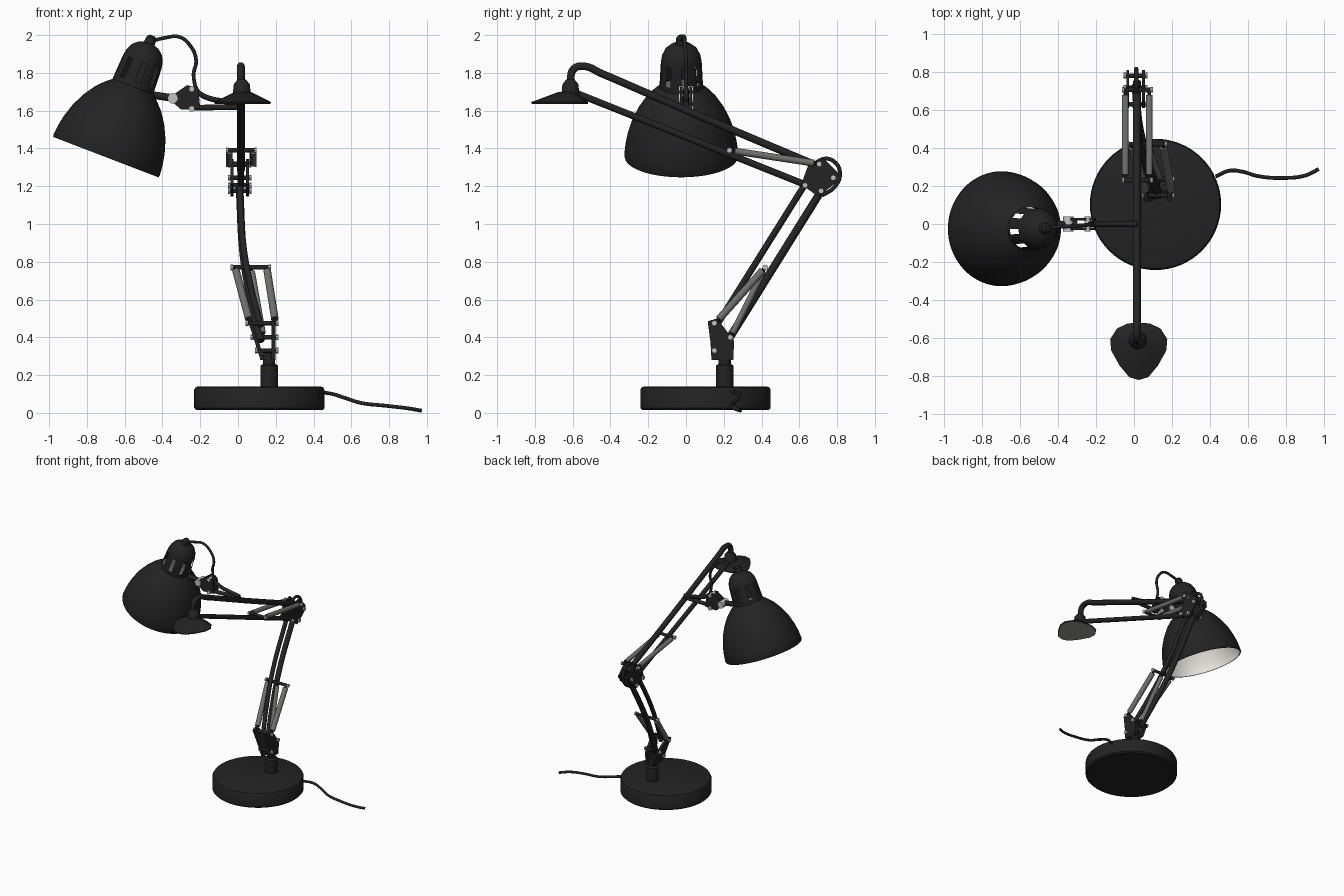
import bpy, bmesh, math
from mathutils import Vector

if "Cube" in bpy.data.objects:
    bpy.data.objects.remove(bpy.data.objects["Cube"])


def material(name, r, g, b):
    m = bpy.data.materials.new(name)
    m.diffuse_color = (r, g, b, 1)
    m.use_nodes = True
    m.node_tree.nodes["Principled BSDF"].inputs["Base Color"].default_value = m.diffuse_color
    return m


BLACK = material("black_enamel", 0.017, 0.017, 0.017)
GREY = material("spring_steel", 0.16, 0.16, 0.155)
BRIGHT = material("bright_metal", 0.55, 0.55, 0.55)
WHITE = material("white_lining", 0.8, 0.77, 0.73)
UNDER = material("grey_underside", 0.32, 0.31, 0.3)


def finish(name, bm, mat, smooth=True):
    bmesh.ops.recalc_face_normals(bm, faces=bm.faces)
    me = bpy.data.meshes.new(name)
    bm.to_mesh(me)
    bm.free()
    ob = bpy.data.objects.new(name, me)
    bpy.context.collection.objects.link(ob)
    me.materials.append(mat)
    if smooth:
        bpy.ops.object.select_all(action='DESELECT')
        ob.select_set(True)
        bpy.context.view_layer.objects.active = ob
        bpy.ops.object.shade_smooth_by_angle(angle=math.radians(35))
    return ob


def revolve(name, profile, mat, loc=(0, 0, 0), tilt=0, n=48, skip=None):
    """Turn (radius, height) points about z; skip(ring, segment) leaves holes."""
    bm = bmesh.new()
    rings = []
    for r, z in profile:
        if r == 0:
            rings.append([bm.verts.new((0, 0, z))] * n)
        else:
            rings.append([bm.verts.new((r * math.cos(2 * math.pi * i / n),
                                        r * math.sin(2 * math.pi * i / n), z)) for i in range(n)])
    for k in range(len(rings) - 1):
        for i in range(n):
            if skip and skip(k, i):
                continue
            j = (i + 1) % n
            a, b = rings[k], rings[k + 1]
            quad = list(dict.fromkeys((a[i], a[j], b[j], b[i])))
            bm.faces.new(quad)
    ob = finish(name, bm, mat)
    ob.location = loc
    ob.rotation_euler = (0, tilt, 0)
    return ob


def rod(name, a, b, r, mat, n=16):
    a, b = Vector(a), Vector(b)
    length = (b - a).length
    ob = revolve(name, [(0, 0), (r, 0), (r, length), (0, length)], mat, a, n=n)
    ob.rotation_euler = (b - a).to_track_quat('Z', 'Y').to_euler()
    return ob


def tube(name, pts, r, mat):
    """Smooth round tube through the points."""
    cu = bpy.data.curves.new(name, 'CURVE')
    cu.dimensions = '3D'
    cu.bevel_depth = r
    cu.bevel_resolution = 3
    cu.use_fill_caps = True
    cu.resolution_u = 8
    sp = cu.splines.new('BEZIER')
    sp.bezier_points.add(len(pts) - 1)
    for p, co in zip(sp.bezier_points, pts):
        p.co = co
        p.handle_left_type = p.handle_right_type = 'AUTO'
    ob = bpy.data.objects.new(name, cu)
    bpy.context.collection.objects.link(ob)
    cu.materials.append(mat)
    return ob


def plate(name, outline, x_of, thick, mat):
    """Flat plate from a (y, z) outline; x_of(z) lets it lean sideways."""
    bm = bmesh.new()
    sides = [[bm.verts.new((x_of(z) + s * thick / 2, y, z)) for y, z in outline] for s in (-1, 1)]
    for s in sides:
        bm.faces.new(s)
    for i in range(len(outline)):
        j = (i + 1) % len(outline)
        bm.faces.new((sides[0][i], sides[0][j], sides[1][j], sides[1][i]))
    return finish(name, bm, mat, False)


def pin(name, y, z, x0, x1, r=0.015):
    """Crosswise pin with a bright head at each end."""
    rod(name, (x0, y, z), (x1, y, z), r * 0.8, BLACK)
    for x, d in ((x0, -1), (x1, 1)):
        rod(name + "_head", (x - d * 0.003, y, z), (x + d * 0.009, y, z), r, BRIGHT, 8)


def spring(name, a, b, r=0.02):
    a, b = Vector(a), Vector(b)
    rod(name + "_core", a, b, r * 0.5, BLACK, 10)
    rod(name, a.lerp(b, 0.06), a.lerp(b, 0.94), r, GREY)


# Base, post and power cable
revolve("base", [(0, 0.015), (0.335, 0.015), (0.345, 0.025), (0.345, 0.122), (0.338, 0.135),
                 (0.325, 0.14), (0, 0.14)], BLACK, (0.113, 0.103, 0), n=64)
revolve("post", [(0.046, 0.14), (0.046, 0.25), (0.032, 0.26), (0.032, 0.33), (0, 0.33)],
        BLACK, (0.165, 0.205, 0), n=32)
tube("power_cable", [(0.43, 0.25, 0.11), (0.5, 0.28, 0.1), (0.57, 0.275, 0.078), (0.65, 0.252, 0.053),
                     (0.78, 0.242, 0.038), (0.9, 0.255, 0.024), (0.97, 0.288, 0.012)], 0.01, BLACK)

# Lower bracket
LOWER = [(0.115, 0.485), (0.165, 0.5), (0.255, 0.38), (0.25, 0.28), (0.135, 0.28), (0.13, 0.37)]
plate("lower_bracket_left", LOWER, lambda z: 0.13 - (z - 0.28) * 0.32, 0.022, BLACK)
plate("lower_bracket_right", LOWER, lambda z: 0.188, 0.022, BLACK)
pin("bracket_pin_top", 0.15, 0.475, 0.05, 0.205)
pin("bracket_pin_middle", 0.235, 0.4, 0.075, 0.205)
pin("bracket_pin_low", 0.15, 0.33, 0.1, 0.205)

# Lower arm: two bars that lean sideways as they rise
def lower_bar(name, a, b, r):
    pts = []
    for t, x in ((0, 0.12), (0.25, 0.072), (0.55, 0.03), (1, 0.008)):
        pts.append((x, a[0] + (b[0] - a[0]) * t, a[1] + (b[1] - a[1]) * t))
    tube(name, pts, r, BLACK)


lower_bar("lower_arm_front_bar", (0.16, 0.46), (0.63, 1.21), 0.017)
lower_bar("lower_arm_rear_bar", (0.22, 0.38), (0.725, 1.19), 0.021)

# Lower springs
pin("lower_spring_bar", 0.42, 0.77, -0.03, 0.165)
spring("lower_spring_left", (-0.015, 0.42, 0.77), (0.062, 0.16, 0.48))
spring("lower_spring_right", (0.152, 0.42, 0.77), (0.198, 0.16, 0.48))
spring("lower_spring_middle", (0.07, 0.42, 0.77), (0.135, 0.235, 0.4), 0.016)

# Elbow plates, pins and cable loop
ELBOW = [(0.61, 1.21), (0.65, 1.32), (0.73, 1.345), (0.81, 1.265), (0.79, 1.215), (0.7, 1.145)]
for side, x in (("left", -0.032), ("right", 0.05)):
    plate("elbow_plate_" + side, ELBOW, lambda z, x=x: x, 0.014, BLACK)
for i, (y, z) in enumerate(((0.63, 1.205), (0.715, 1.175), (0.78, 1.245), (0.705, 1.315))):
    pin("elbow_pin_%d" % (i + 1), y, z, -0.045, 0.063)
tube("elbow_cable", [(0.012, 0.66, 1.3), (0.012, 0.73, 1.345), (0.012, 0.785, 1.33),
                     (0.012, 0.815, 1.27), (0.012, 0.79, 1.2), (0.012, 0.72, 1.15)], 0.011, BLACK)

# Upper arm: straight lower bar, upper bar bending down into the small shade
rod("upper_arm_lower_bar", (0.015, 0.64, 1.205), (0.015, -0.575, 1.69), 0.018, BLACK)
tube("upper_arm_upper_bar", [(0.015, 0.75, 1.285), (0.015, 0.1, 1.56), (0.015, -0.45, 1.798),
                             (0.015, -0.54, 1.835), (0.015, -0.595, 1.82), (0.015, -0.612, 1.74)],
     0.021, BLACK)
pin("upper_spring_bar", 0.23, 1.39, -0.055, 0.09)
pin("elbow_spring_bar", 0.705, 1.318, -0.055, 0.09)
for side, x in (("left", -0.046), ("right", 0.08)):
    spring("upper_spring_" + side, (x, 0.23, 1.39), (x, 0.705, 1.318), 0.018)

# Small pointed shade with a grey underside
revolve("small_shade_neck", [(0.048, 1.685), (0.042, 1.74), (0.022, 1.765), (0, 1.765)],
        BLACK, (0.02, -0.612, 0), n=24)
half = [(0, -0.205), (0.05, -0.19), (0.1, -0.13), (0.145, -0.05), (0.15, 0.01), (0.115, 0.065), (0.06, 0.092)]
outline = half + [(0, 0.097)] + [(-x, y) for x, y in half[:0:-1]]
bm = bmesh.new()
low, rim, top = [[bm.verts.new((0.025 + x * s, -0.615 + y * s, z)) for x, y in outline]
                 for s, z in ((0.98, 1.636), (1, 1.645), (0.28, 1.7))]
for a, b in ((low, rim), (rim, top)):
    for i in range(len(outline)):
        j = (i + 1) % len(outline)
        bm.faces.new((a[i], a[j], b[j], b[i]))
bm.faces.new(top)
bm.faces.new(low)
shade = finish("small_shade", bm, BLACK)
shade.data.materials.append(UNDER)
for p in shade.data.polygons:
    if p.normal.z < -0.9:
        p.material_index = 1

# Lamp head: bell, slotted cap, white lining
HEAD, TILT = (-0.70, -0.025, 1.354), math.radians(21)
bell = [(0.298, 0), (0.302, 0.012), (0.296, 0.07), (0.284, 0.13), (0.262, 0.2), (0.228, 0.27),
        (0.188, 0.33), (0.15, 0.37), (0.115, 0.4)]
revolve("lamp_bell", bell, BLACK, HEAD, TILT, n=64)
revolve("lamp_lining", [(r - 0.007, t) for r, t in bell], WHITE, HEAD, TILT, n=64)
revolve("lamp_rim", [(0.291, 0), (0.298, 0)], BLACK, HEAD, TILT, n=64)
revolve("lamp_cap", [(0.115, 0.4), (0.114, 0.43), (0.108, 0.54), (0.102, 0.575), (0.085, 0.61),
                     (0.055, 0.635), (0.03, 0.643), (0.027, 0.675), (0.014, 0.69), (0, 0.69)],
        BLACK, HEAD, TILT, skip=lambda k, i: k == 1 and i % 6 < 2)

# Knuckle holding the lamp head to the arm
rod("lamp_stem", (-0.5, -0.01, 1.69), (-0.3, 0, 1.66), 0.02, BLACK)
for y in (-0.025, 0.025):
    bm = bmesh.new()
    knuckle = [(-0.37, 1.665), (-0.27, 1.735), (-0.21, 1.72), (-0.2, 1.61), (-0.3, 1.605)]
    face = bm.faces.new([bm.verts.new((x, y - 0.006, z)) for x, z in knuckle])
    ext = bmesh.ops.extrude_face_region(bm, geom=[face])
    bmesh.ops.translate(bm, vec=(0, 0.012, 0), verts=[v for v in ext['geom'] if isinstance(v, bmesh.types.BMVert)])
    finish("knuckle_plate", bm, BLACK, False)
for x, z, r in ((-0.345, 1.665, 0.028), (-0.245, 1.715, 0.016), (-0.245, 1.61, 0.016)):
    rod("knuckle_bolt", (x, -0.04, z), (x, 0.04, z), r, BRIGHT, 12)
rod("head_arm_lower", (-0.25, 0, 1.615), (0.02, 0, 1.62), 0.015, BLACK)
tube("head_arm_upper", [(-0.24, 0, 1.715), (-0.17, 0, 1.672), (-0.08, 0, 1.65), (0.015, 0, 1.635)], 0.015, BLACK)
tube("lamp_cable", [(-0.452, -0.02, 1.97), (-0.39, -0.015, 1.985), (-0.31, -0.01, 1.99), (-0.25, -0.005, 1.94),
                    (-0.222, 0, 1.87), (-0.235, 0, 1.78), (-0.2, 0, 1.69), (-0.1, 0, 1.655)], 0.01, BLACK)
